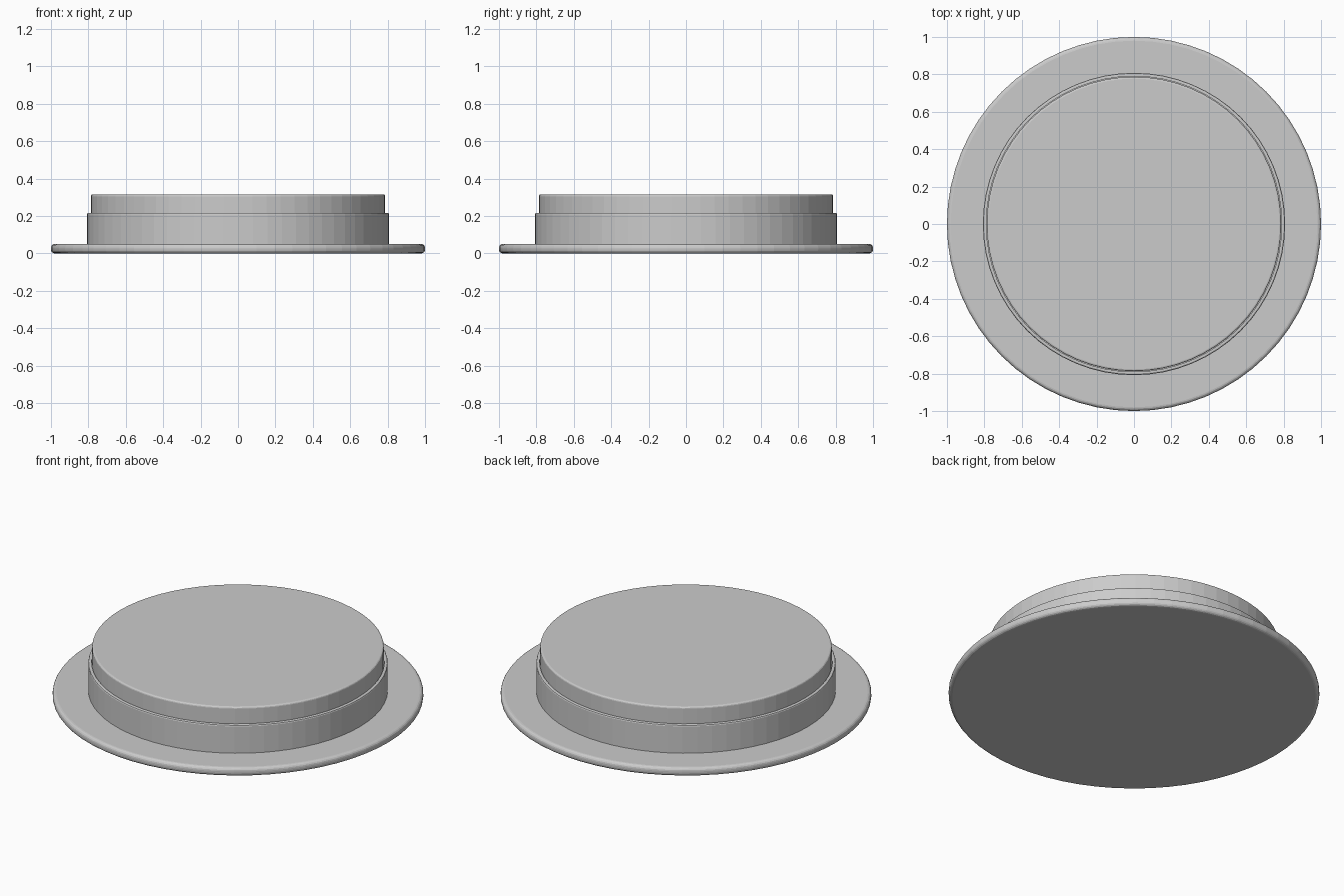
import bpy, bmesh, math

if "Cube" in bpy.data.objects:
    bpy.data.objects.remove(bpy.data.objects["Cube"])

SEGMENTS = 64


def lathe(name, profile):
    """Revolve an (r, z) profile around z; r = 0 ends become poles."""
    bm = bmesh.new()
    verts = [bm.verts.new((r, 0, z)) for r, z in profile]
    edges = [bm.edges.new(pair) for pair in zip(verts, verts[1:])]
    bmesh.ops.spin(bm, geom=verts + edges, cent=(0, 0, 0), axis=(0, 0, 1),
                   angle=math.tau, steps=SEGMENTS, use_duplicate=False)
    bmesh.ops.remove_doubles(bm, verts=bm.verts, dist=1e-4)
    bmesh.ops.recalc_face_normals(bm, faces=bm.faces)
    mesh = bpy.data.meshes.new(name)
    bm.to_mesh(mesh)
    bm.free()
    obj = bpy.data.objects.new(name, mesh)
    bpy.context.collection.objects.link(obj)
    return obj


def rounded(r, z, size, start, steps=4):
    """Quarter-circle corner whose outer corner is at (r, z)."""
    cz = z + size if start < 0 else z - size
    return [(r - size + size * math.cos(a), cz + size * math.sin(a))
            for a in (math.radians(start + 90 * i / steps) for i in range(steps + 1))]


# Wide flat base with a rounded rim
lathe("base_flange", [(0, 0)] + rounded(1, 0, 0.02, -90)
      + rounded(1, 0.05, 0.02, 0) + [(0, 0.05)])

# Low collar around the button
lathe("collar", [(0, 0.03), (0.808, 0.03)] + rounded(0.808, 0.217, 0.008, 0, 2)
      + [(0.79, 0.217), (0.79, 0.20), (0, 0.20)])

# Slightly narrower raised cap
lathe("button_cap", [(0, 0.1), (0.787, 0.1)] + rounded(0.787, 0.315, 0.01, 0, 3)
      + [(0, 0.315)])
